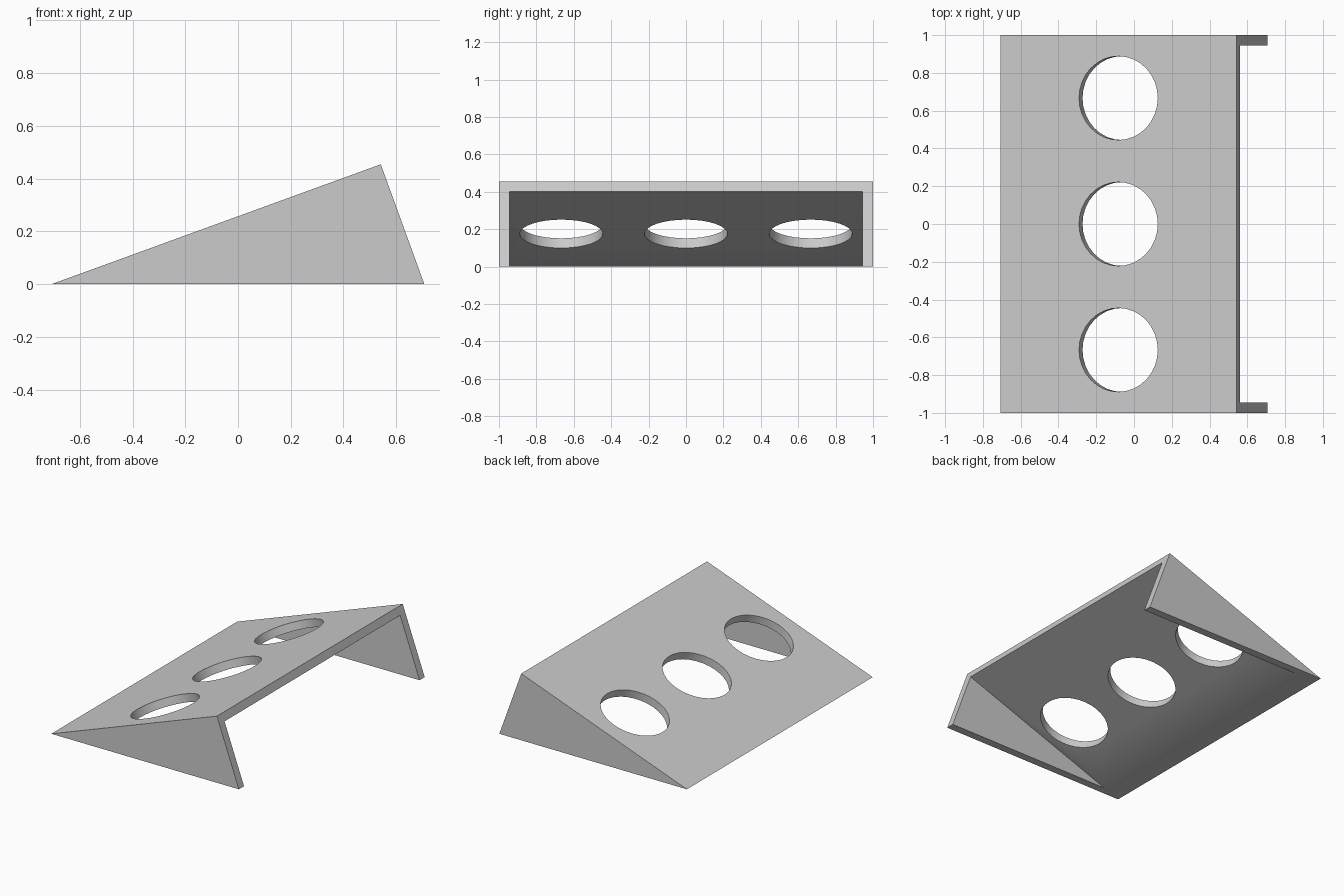
import bpy
import bmesh
from math import radians, sin, cos
from mathutils import Vector

if "Cube" in bpy.data.objects:
    bpy.data.objects.remove(bpy.data.objects["Cube"])

TILT = radians(20)
WALL = 0.055
HALF = 0.707
HOLE_RADIUS = 0.222
along = Vector((cos(TILT), 0, sin(TILT)))    # up the slope
inward = Vector((sin(TILT), 0, -cos(TILT)))  # down through the slab

toe = Vector((-HALF, 0, 0))
heel = Vector((HALF, 0, 0))
peak = toe + along * (2 * HALF * cos(TILT))

grey = bpy.data.materials.new("light_grey")
grey.use_nodes = True
grey.diffuse_color = (0.6, 0.6, 0.6, 1)
grey.node_tree.nodes["Principled BSDF"].inputs["Base Color"].default_value = (0.6, 0.6, 0.6, 1)


def prism(name, profile, half_depth):
    """Extrude a profile in the xz plane along y."""
    bm = bmesh.new()
    face = bm.faces.new([bm.verts.new((p.x, -half_depth, p.z)) for p in profile])
    extruded = bmesh.ops.extrude_face_region(bm, geom=[face])["geom"]
    moved = [v for v in extruded if isinstance(v, bmesh.types.BMVert)]
    bmesh.ops.translate(bm, verts=moved, vec=(0, 2 * half_depth, 0))
    bmesh.ops.recalc_face_normals(bm, faces=bm.faces)
    mesh = bpy.data.meshes.new(name)
    bm.to_mesh(mesh)
    bm.free()
    obj = bpy.data.objects.new(name, mesh)
    bpy.context.collection.objects.link(obj)
    return obj


def cut(target, cutter):
    """Subtract the cutter from the target, then remove it."""
    cutter.hide_render = True
    mod = target.modifiers.new("cut", 'BOOLEAN')
    mod.operation = 'DIFFERENCE'
    mod.solver = 'EXACT'
    mod.object = cutter
    bpy.ops.object.select_all(action='DESELECT')
    target.select_set(True)
    bpy.context.view_layer.objects.active = target
    bpy.ops.object.modifier_apply(modifier=mod.name)
    bpy.data.objects.remove(cutter)


# Solid wedge
stand = prism("sloped_stand", [toe, heel, peak], 1)
stand.data.materials.append(grey)

# Hollow between the side panels, open below and at the tall end
hollow = prism("hollow_cutter", [
    toe + inward * WALL - along * 0.3,
    Vector((1.2, 0, -0.3)),
    peak + inward * WALL + along * 0.3,
], 1 - WALL)
cut(stand, hollow)

# Three round holes through the sloped slab
middle = (toe + peak) / 2
for i in (-1, 0, 1):
    bpy.ops.mesh.primitive_cylinder_add(
        vertices=32, radius=HOLE_RADIUS, depth=0.3,
        location=middle + Vector((0, i * 2 / 3, 0)), rotation=(0, -TILT, 0))
    drill = bpy.context.object
    drill.name = "hole_cutter"
    cut(stand, drill)

bpy.ops.object.shade_smooth_by_angle(angle=radians(30))
